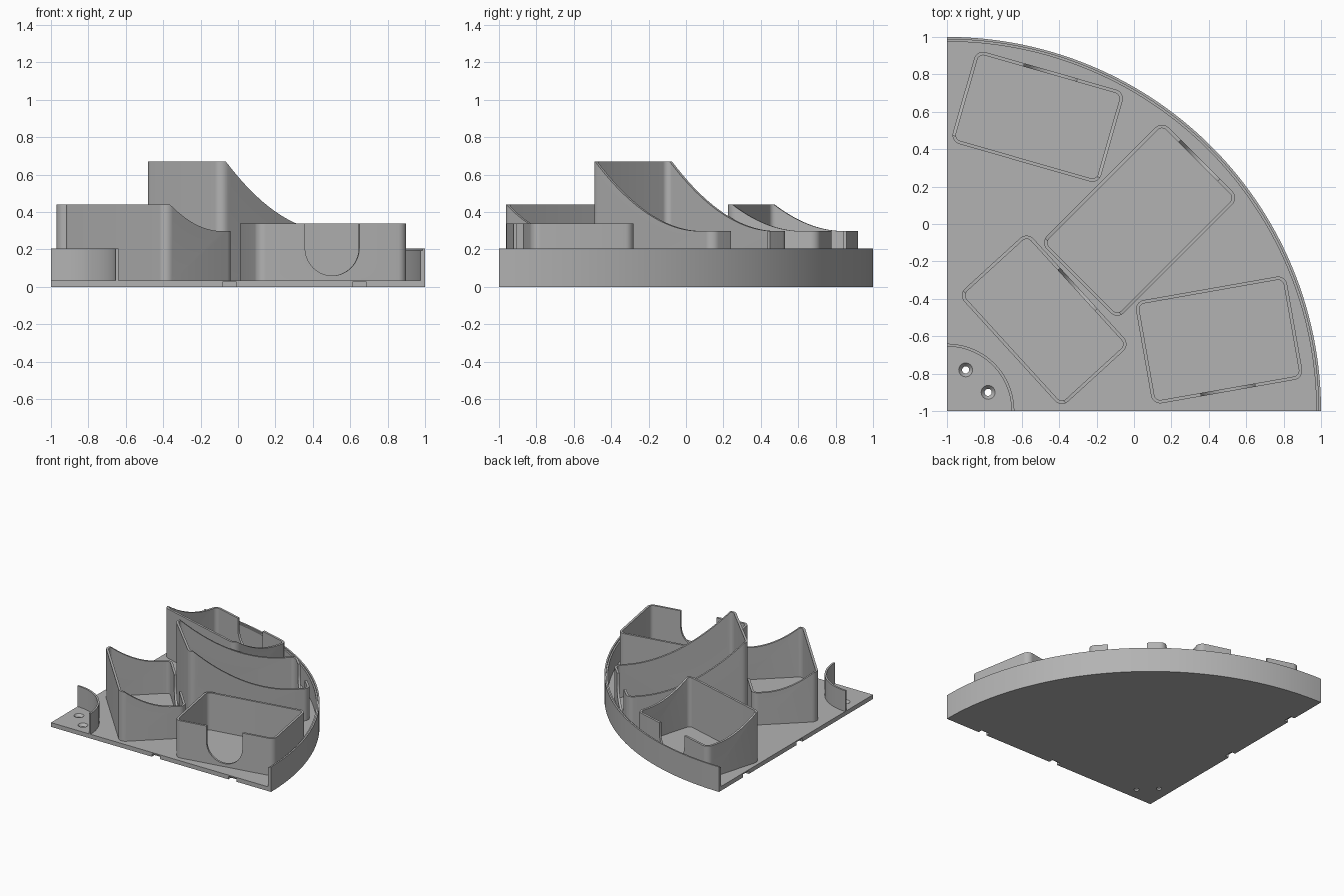
import bpy
from math import sin, cos, pi, radians
from mathutils import Matrix

cube = bpy.data.objects.get("Cube")
if cube:
    bpy.data.objects.remove(cube, do_unlink=True)

grey = bpy.data.materials.new("plain grey")
grey.use_nodes = True
COLOUR = (0.45, 0.45, 0.45, 1)
grey.diffuse_color = COLOUR
grey.node_tree.nodes["Principled BSDF"].inputs["Base Color"].default_value = COLOUR

BASE = 0.035      # base plate thickness
RIM = 0.205       # height of the curved walls
LOW = 0.298       # height of the low lip on sloped trays
WALL = 0.018      # tray wall thickness
ALONG_X = Matrix(((0, 0, 1, 0), (1, 0, 0, 0), (0, 1, 0, 0), (0, 0, 0, 1)))
ALONG_Y = Matrix.Rotation(pi / 2, 4, "X")


def prism(name, pts, z0, z1, top_scale=1.0, matrix=None):
    """Extrude a counter-clockwise outline from z0 to z1."""
    n = len(pts)
    verts = [(x, y, z0) for x, y in pts]
    verts += [(x * top_scale, y * top_scale, z1) for x, y in pts]
    faces = [list(range(n))[::-1], list(range(n, 2 * n))]
    faces += [(i, (i + 1) % n, n + (i + 1) % n, n + i) for i in range(n)]
    mesh = bpy.data.meshes.new(name)
    mesh.from_pydata(verts, [], faces)
    if matrix:
        mesh.transform(matrix)
    mesh.materials.append(grey)
    ob = bpy.data.objects.new(name, mesh)
    bpy.context.collection.objects.link(ob)
    return ob


def cut(ob, cutter):
    """Subtract the cutter, bake the result and remove the cutter."""
    cutter.hide_render = True
    mod = ob.modifiers.new("cut", "BOOLEAN")
    mod.operation = "DIFFERENCE"
    mod.solver = "EXACT"
    mod.object = cutter
    bpy.context.view_layer.update()
    baked = bpy.data.meshes.new_from_object(
        ob.evaluated_get(bpy.context.evaluated_depsgraph_get()))
    ob.modifiers.clear()
    ob.data = baked
    bpy.data.objects.remove(cutter, do_unlink=True)


def arc(cx, cy, r, a0, a1, n):
    steps = [radians(a0 + (a1 - a0) * i / n) for i in range(n + 1)]
    return [(cx + r * cos(a), cy + r * sin(a)) for a in steps]


def rounded_rect(w, d, r):
    x, y = w / 2 - r, d / 2 - r
    corners = ((x, y, 0), (-x, y, 90), (-x, -y, 180), (x, -y, 270))
    return [p for cx, cy, a in corners for p in arc(cx, cy, r, a, a + 90, 8)]


def arc_wall(name, r_in, r_out, top, n):
    outline = arc(-1, -1, r_out, 0, 90, n) + arc(-1, -1, r_in, 90, 0, n)
    return prism(name, outline, BASE, top)


def tray(name, centre, angle, w, d, height, sloped):
    ob = prism(name, rounded_rect(w, d, 0.05), BASE - 0.005, height)
    cut(ob, prism("inside", rounded_rect(w - 2 * WALL, d - 2 * WALL, 0.05 - WALL), -1, 2))
    if sloped:
        # Concave sweep from the tall back down to a flat lip
        start, end = -d / 2 + 0.035, d / 2 - 0.09
        n = 20
        sweep = [(start + (end - start) * i / n,
                  LOW + (height - LOW) * (1 - i / n) ** 2) for i in range(n + 1)]
        outline = sweep + [(d, LOW), (d, 2), (start, 2)]
        cut(ob, prism("sweep", outline, -1, 1, matrix=ALONG_X))
    # Round-bottomed finger notch in one long wall
    notch = arc(0, 0.207, 0.147, 180, 360, 28) + [(0.147, 1), (-0.147, 1)]
    side = 1 if sloped else -1
    place = Matrix.Translation((0, side * d / 2, 0)) @ ALONG_Y
    cut(ob, prism("notch", notch, -0.06, 0.06, matrix=place))
    ob.matrix_world = (Matrix.Translation((*centre, 0))
                       @ Matrix.Rotation(radians(angle), 4, "Z"))
    return ob


# Quarter-round base plate
base = prism("base_plate", [(-1, -1)] + arc(-1, -1, 2, 0, 90, 96), 0, BASE)

# Countersunk screw holes near the square corner
for x, y in ((-0.9, -0.78), (-0.78, -0.9)):
    at = Matrix.Translation((x, y, 0))
    circle = arc(0, 0, 0.019, 0, 345, 23)
    cut(base, prism("hole", circle, -0.1, 0.1, matrix=at))
    cut(base, prism("countersink", circle, 0.014, BASE + 0.001, 2.0, at))

# Shallow slots under both straight edges
for c in (-0.045, 0.65):
    slot = [(c - 0.038, -1.1), (c + 0.038, -1.1), (c + 0.038, -0.965), (c - 0.038, -0.965)]
    cut(base, prism("slot", slot, -0.1, 0.025))
    cut(base, prism("slot", [(y, x) for x, y in slot][::-1], -0.1, 0.025))

# Curved outer rim with a small inner step, and the small corner wall
arc_wall("outer_rim", 1.987, 2.0, RIM, 96)
arc_wall("rim_step", 1.975, 1.99, RIM - 0.01, 96)
arc_wall("corner_wall", 0.345, 0.36, RIM, 40)

# Four trays
tray("back_tray", (-0.515, 0.573), -16, 0.825, 0.511, 0.44, True)
tray("tall_tray", (0.03, 0.02), -45, 0.582, 0.92, 0.67, True)
tray("corner_tray", (-0.48, -0.512), -47.6, 0.818, 0.5, 0.44, True)
tray("front_tray", (0.455, -0.62), 10, 0.82, 0.56, 0.34, False)

# Smooth the curved walls, keep the edges crisp
bpy.ops.object.select_all(action="DESELECT")
for ob in bpy.context.collection.objects:
    if ob.type == "MESH" and grey.name in ob.data.materials:
        ob.select_set(True)
        bpy.context.view_layer.objects.active = ob
bpy.ops.object.shade_smooth_by_angle(angle=radians(30))
